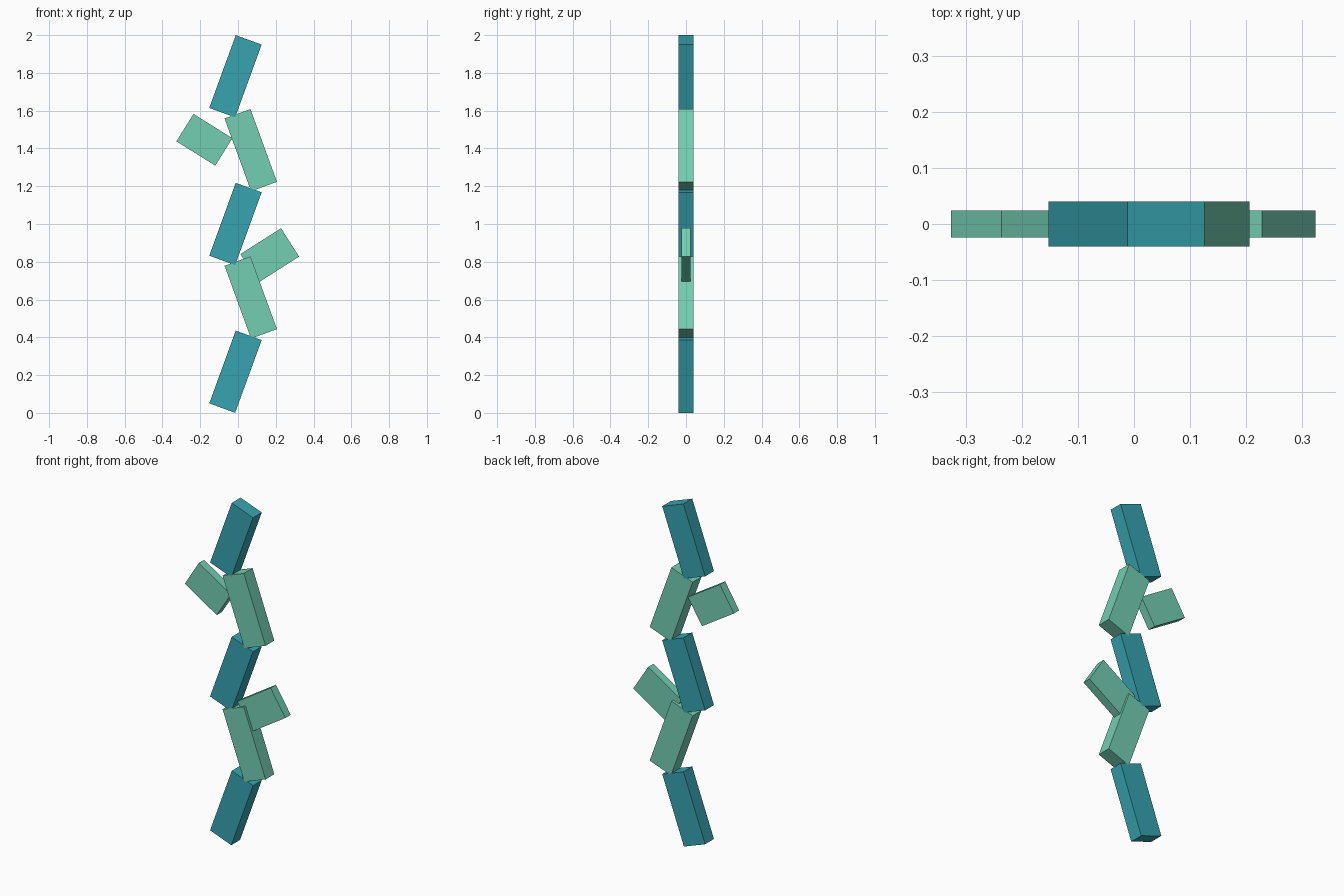
import bpy
import math

default_cube = bpy.data.objects.get("Cube")
if default_cube:
    bpy.data.objects.remove(default_cube, do_unlink=True)


def make_material(name, rgb):
    color = (*rgb, 1.0)
    mat = bpy.data.materials.new(name)
    mat.use_nodes = True
    mat.diffuse_color = color
    bsdf = next(n for n in mat.node_tree.nodes if n.type == "BSDF_PRINCIPLED")
    bsdf.inputs["Base Color"].default_value = color
    return mat


teal = make_material("teal", (0.038, 0.366, 0.434))
mint = make_material("mint green", (0.174, 0.617, 0.445))


def block(name, x, z, size, tilt, mat):
    """Flat-sided box centred at (x, 0, z), leaning by tilt degrees to +x."""
    bpy.ops.mesh.primitive_cube_add(size=1, location=(x, 0, z))
    obj = bpy.context.object
    obj.name = name
    obj.scale = size
    obj.rotation_euler.y = math.radians(tilt)
    obj.data.materials.append(mat)
    return obj


# Zigzag stem: teal segments lean right, mint segments lean left
segment = (0.146, 0.081, 0.41)
for level, z in zip(("lower", "middle", "upper"), (0.218, 1.0, 1.782)):
    block(f"{level}_teal_stem", -0.0135, z, segment, 20, teal)
for level, z in zip(("lower", "upper"), (0.611, 1.391)):
    block(f"{level}_mint_stem", 0.0675, z, segment, -20, mint)

# Thin side leaves, one on each side
block("left_leaf", 0.168, 0.834, (0.255, 0.049, 0.178), -32.5, mint)
block("right_leaf", -0.178, 1.446, (0.243, 0.049, 0.171), 32, mint)
